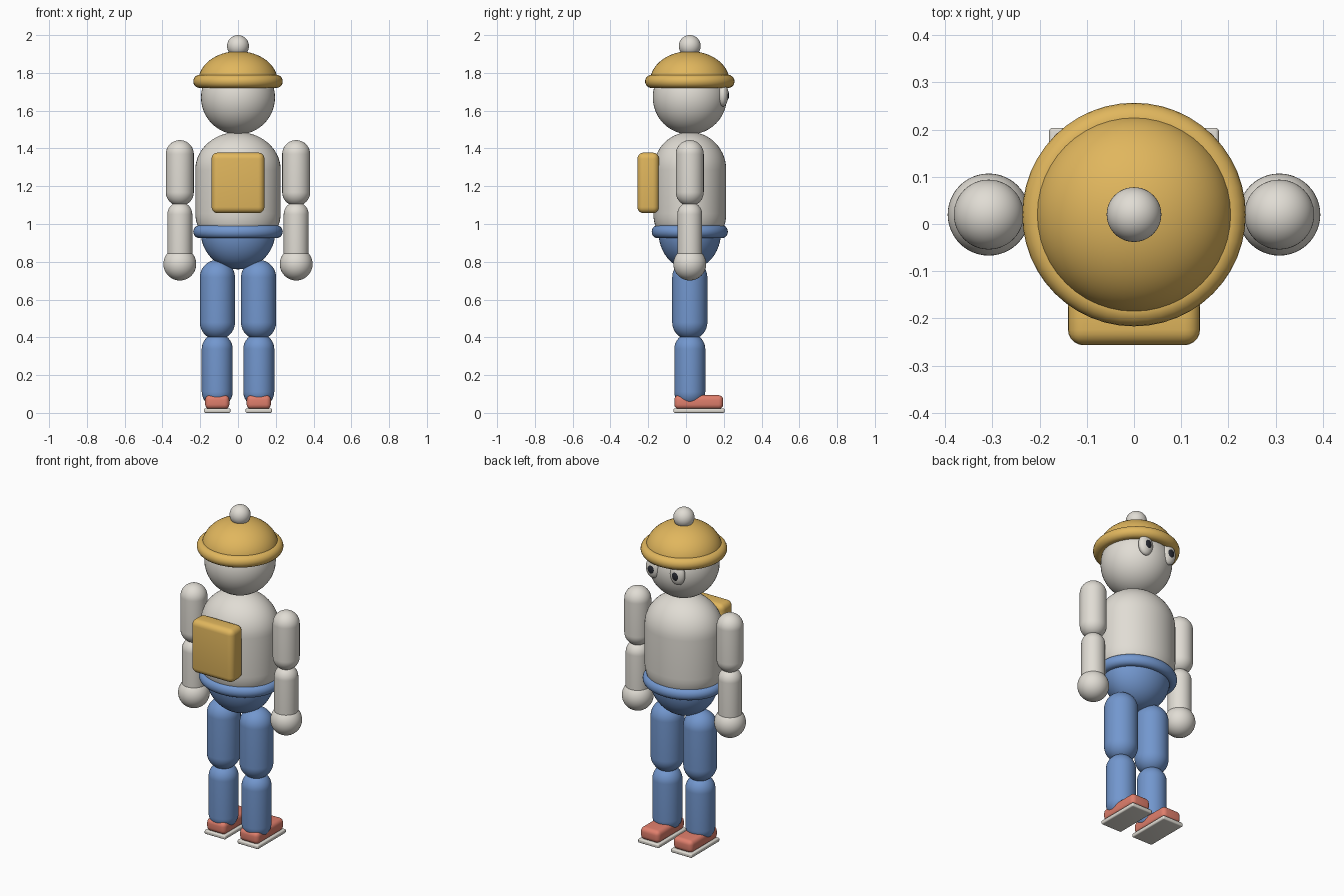
import bpy
import bmesh
from math import pi, sin, cos, radians
from mathutils import Matrix, Vector

cube = bpy.data.objects.get("Cube")
if cube:
    bpy.data.objects.remove(cube, do_unlink=True)

YC = 0.02  # the body axis sits slightly off the centre


def material(name, rgb):
    mat = bpy.data.materials.new(name)
    mat.use_nodes = True
    mat.diffuse_color = (*rgb, 1)
    mat.node_tree.nodes["Principled BSDF"].inputs["Base Color"].default_value = (*rgb, 1)
    return mat


white = material("warm white", (0.75, 0.72, 0.66))
gold = material("gold", (0.75, 0.47, 0.11))
blue = material("denim blue", (0.17, 0.31, 0.62))
red = material("coral red", (0.74, 0.21, 0.15))
black = material("near black", (0.02, 0.022, 0.03))


def finish(bm, name, mat):
    bmesh.ops.recalc_face_normals(bm, faces=bm.faces)
    mesh = bpy.data.meshes.new(name)
    bm.to_mesh(mesh)
    bm.free()
    mesh.materials.append(mat)
    obj = bpy.data.objects.new(name, mesh)
    bpy.context.collection.objects.link(obj)
    bpy.ops.object.select_all(action='DESELECT')
    obj.select_set(True)
    bpy.context.view_layer.objects.active = obj
    bpy.ops.object.shade_smooth_by_angle(angle=radians(35))
    return obj


def lathe(name, mat, profile, loc, scale=(1, 1, 1), closed=False, sides=48):
    """Spin (radius, height) points around the vertical axis."""
    bm = bmesh.new()
    verts = [bm.verts.new((r, 0, z)) for r, z in profile]
    edges = [bm.edges.new(pair) for pair in zip(verts, verts[1:])]
    if closed:
        edges.append(bm.edges.new((verts[-1], verts[0])))
    bmesh.ops.spin(bm, geom=verts + edges, axis=(0, 0, 1), cent=(0, 0, 0),
                   angle=2 * pi, steps=sides, use_merge=True)
    bmesh.ops.remove_doubles(bm, verts=bm.verts, dist=1e-5)
    bmesh.ops.transform(bm, verts=bm.verts,
                        matrix=Matrix.Translation(loc) @ Matrix.Diagonal((*scale, 1)))
    return finish(bm, name, mat)


def arc(radius, start, end, cx=0, cz=0, steps=14):
    angles = [start + (end - start) * i / steps for i in range(steps + 1)]
    return [(cx + radius * cos(a), cz + radius * sin(a)) for a in angles]


def capsule(name, mat, radius, bottom, top, x=0, scale=(1, 1, 1)):
    low = arc(radius, -pi / 2, 0, cz=bottom + radius)
    high = arc(radius, 0, pi / 2, cz=top - radius)
    return lathe(name, mat, low + high, (x, YC, 0), scale)


def ball(name, mat, loc, size):
    return lathe(name, mat, arc(1, -pi / 2, pi / 2, steps=24), loc, size)


def ring(name, mat, major, minor, z, scale=(1, 1, 1)):
    profile = arc(minor, 0, 2 * pi, cx=major, steps=20)[:-1]
    return lathe(name, mat, profile, (0, YC, z), scale, closed=True)


def box(name, mat, low, high, bevel):
    low, high = Vector(low), Vector(high)
    bm = bmesh.new()
    bmesh.ops.create_cube(bm, size=1)
    bmesh.ops.transform(bm, verts=bm.verts, matrix=Matrix.Translation((low + high) / 2)
                        @ Matrix.Diagonal((*(high - low), 1)))
    bmesh.ops.bevel(bm, geom=bm.edges[:], offset=bevel, segments=5, profile=0.5, affect='EDGES')
    return finish(bm, name, mat)


# Head and hat
ball("head", white, (0, YC, 1.67), (0.196, 0.196, 0.196))
lathe("hat_dome", gold, arc(0.21, 0, pi / 2, steps=20), (0, YC, 1.755), (1, 1, 0.76))
ring("hat_brim", gold, 0.202, 0.035, 1.755)
ball("hat_bobble", white, (0, YC, 1.942), (0.058, 0.058, 0.058))

# Torso, belt, hips and backpack
capsule("torso", white, 0.2, 0.855, 1.487, scale=(1.13, 0.965, 1))
ring("belt", blue, 0.203, 0.034, 0.959, (1, 0.85, 1))
ball("hips", blue, (0, YC, 0.96), (0.198, 0.166, 0.2))
box("backpack", gold, (-0.14, -0.257, 1.057), (0.14, -0.143, 1.378), 0.033)

# Paired parts
for side, s in (("left", 1), ("right", -1)):
    ball(f"{side}_eye", white, (s * 0.081, 0.195, 1.684), (0.046, 0.029, 0.062))
    ball(f"{side}_pupil", black, (s * 0.081, 0.213, 1.682), (0.024, 0.015, 0.03))
    capsule(f"{side}_upper_arm", white, 0.074, 1.095, 1.444, s * 0.308)
    capsule(f"{side}_forearm", white, 0.066, 0.74, 1.117, s * 0.308)
    ball(f"{side}_hand", white, (s * 0.308, YC, 0.788), (0.087, 0.087, 0.087))
    capsule(f"{side}_thigh", blue, 0.093, 0.387, 0.81, s * 0.109)
    capsule(f"{side}_shin", blue, 0.082, 0.03, 0.42, s * 0.11)
    foot = s * 0.11
    box(f"{side}_shoe", red, (foot - 0.064, -0.062, 0.02), (foot + 0.064, 0.197, 0.094), 0.025)
    box(f"{side}_sole", white, (foot - 0.07, -0.066, 0), (foot + 0.07, 0.204, 0.024), 0.008)
